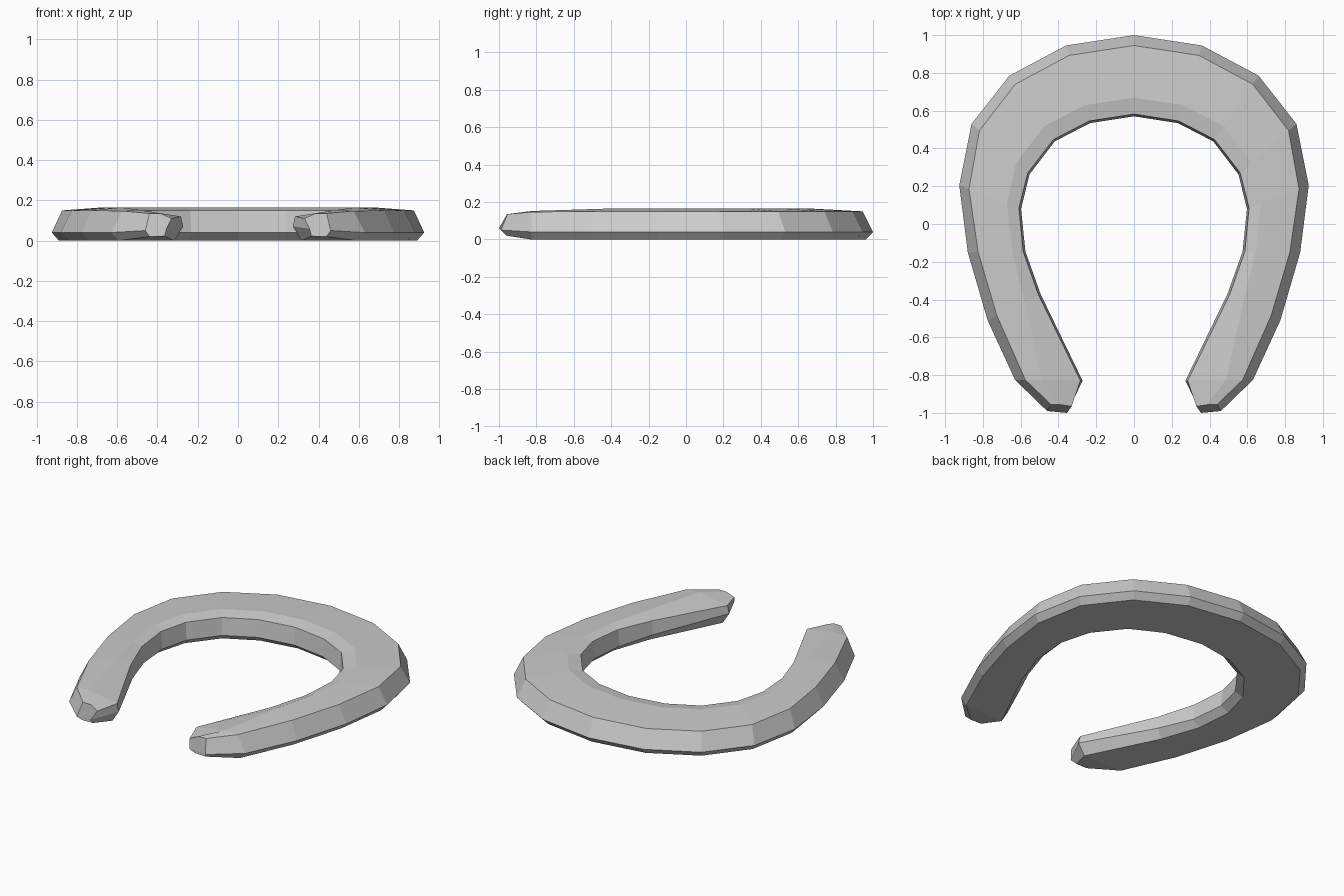
import bpy, bmesh
from mathutils import Vector

if "Cube" in bpy.data.objects:
    bpy.data.objects.remove(bpy.data.objects["Cube"])

# Stations along the right half, toe to heel:
# outer x, y, inner x, y, ridge share, ridge z, inner wall top z, inner wall bottom z
STATIONS = [
    (0.0, 1.0, 0.0, 0.57, 0.23, 0.165, 0.15, 0.04),
    (0.36, 0.945, 0.233, 0.534, 0.23, 0.165, 0.15, 0.04),
    (0.66, 0.785, 0.42, 0.437, 0.23, 0.165, 0.15, 0.04),
    (0.86, 0.53, 0.553, 0.263, 0.23, 0.165, 0.15, 0.04),
    (0.925, 0.205, 0.598, 0.08, 0.23, 0.165, 0.15, 0.04),
    (0.88, -0.15, 0.575, -0.145, 0.23, 0.165, 0.145, 0.04),
    (0.775, -0.51, 0.495, -0.37, 0.3, 0.165, 0.135, 0.05),
    (0.63, -0.825, 0.272, -0.83, 0.6, 0.152, 0.12, 0.07),
]


def section(ox, oy, ix, iy, share, ridge_z, wall_top, wall_low):
    outer, inner = Vector((ox, oy, 0)), Vector((ix, iy, 0))
    across = (inner - outer).normalized()
    up = Vector((0, 0, 1))
    return [
        outer + across * 0.038,
        outer + up * 0.04,
        outer + across * 0.055 + up * min(0.15, ridge_z - 0.005),
        inner.lerp(outer, share) + up * ridge_z,
        inner - across * 0.012 + up * wall_top,
        inner + up * wall_low,
        inner - across * 0.045,
    ]


rings = [section(*s) for s in STATIONS]

# Small blunt heel tip
rings.append([Vector(p) for p in (
    (0.44, -0.96, 0.02), (0.46, -0.99, 0.05), (0.44, -0.955, 0.135),
    (0.385, -0.957, 0.135), (0.33, -0.965, 0.11), (0.355, -1.0, 0.06),
    (0.365, -0.96, 0.022))])

# Skin the rings into a tapering bar
bm = bmesh.new()
loops = [[bm.verts.new(p) for p in ring] for ring in rings]
for a, b in zip(loops, loops[1:]):
    for i in range(len(a)):
        j = (i + 1) % len(a)
        bm.faces.new((a[i], a[j], b[j], b[i]))

# Tip cap
bm.faces.new(loops[-1])
bm.normal_update()
# Orient outward: the outer wall of the first span must face +y
wall = next(f for f in bm.faces if loops[0][1] in f.verts and loops[0][2] in f.verts)
bmesh.ops.recalc_face_normals(bm, faces=bm.faces[:])
wall.normal_update()
if wall.normal.y < 0:
    bmesh.ops.reverse_faces(bm, faces=bm.faces[:])

mesh = bpy.data.meshes.new("horseshoe")
bm.to_mesh(mesh)
bm.free()
shoe = bpy.data.objects.new("horseshoe", mesh)
bpy.context.collection.objects.link(shoe)

# Left half
mirror = shoe.modifiers.new("mirror", 'MIRROR')
mirror.use_axis[0] = True
mirror.use_clip = True
mirror.merge_threshold = 0.001
